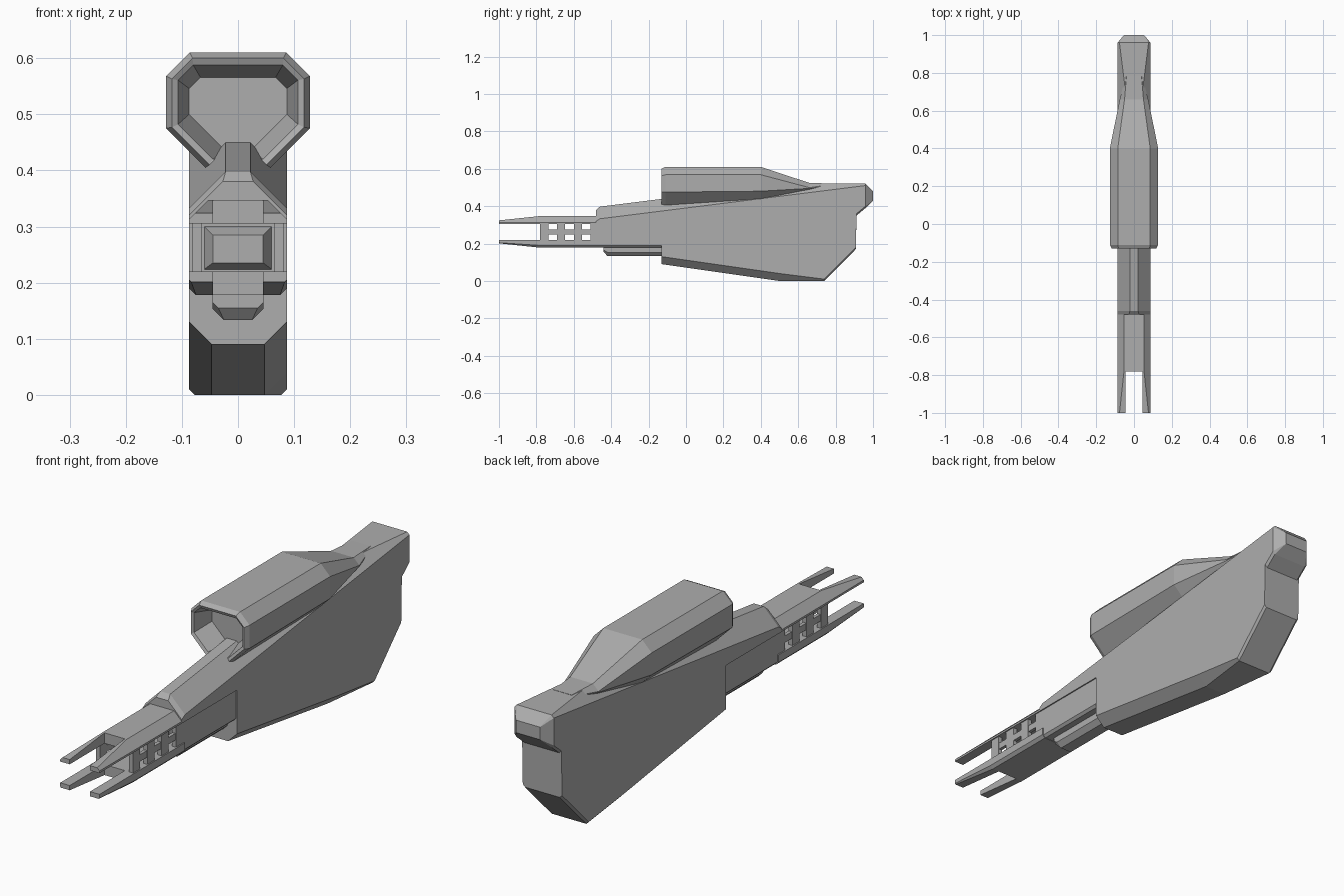
import bpy, bmesh
from mathutils import Matrix, Vector

cube = bpy.data.objects.get("Cube")
if cube:
    bpy.data.objects.remove(cube)

grey = bpy.data.materials.new("plain_grey")
grey.use_nodes = True
shade = 0.42
colour = (shade, shade, shade, 1)
grey.diffuse_color = colour
grey.node_tree.nodes["Principled BSDF"].inputs["Base Color"].default_value = colour

# Shared measures of the hull and its front end
half_width = 0.087
prong_inner = 0.045
step_y = -0.13
neck_y = -0.46
grille_y = -0.78
tip_y = -1
fork_top = 0.305
fork_bottom = 0.22


def finish(name, bm):
    bmesh.ops.remove_doubles(bm, verts=bm.verts, dist=0.0001)
    bmesh.ops.recalc_face_normals(bm, faces=bm.faces)
    mesh = bpy.data.meshes.new(name)
    bm.to_mesh(mesh)
    bm.free()
    mesh.materials.append(grey)
    part = bpy.data.objects.new(name, mesh)
    bpy.context.scene.collection.objects.link(part)
    return part


def chamfered(half, bottom, top, low_cut=0, top_cut=0):
    """Upright rectangle with bevelled corners, as a closed ring of (x, z)."""
    side = [(half - low_cut, bottom), (half, bottom + low_cut),
            (half, top - top_cut), (half - top_cut, top)]
    return side + [(-x, z) for x, z in reversed(side)]


def loft(name, sections):
    """Skin and cap a series of (y, ring) sections."""
    bm = bmesh.new()
    rings = [[bm.verts.new((x, y, z)) for x, z in ring] for y, ring in sections]
    for near, far in zip(rings, rings[1:]):
        for i in range(len(near)):
            bm.faces.new((near[i - 1], near[i], far[i], far[i - 1]))
    bm.faces.new(rings[0])
    bm.faces.new(rings[-1])
    return finish(name, bm)


def bar(name, start, end, ring):
    return loft(name, [(start, ring), (end, ring)])


def mirror_x(part):
    part.modifiers.new("mirror", 'MIRROR').use_axis[0] = True


def add_box(bm, low, high):
    low, high = Vector(low), Vector(high)
    size = Matrix.Diagonal((*(high - low), 1))
    place = Matrix.Translation((low + high) / 2)
    bmesh.ops.create_cube(bm, size=1, matrix=place @ size)


def spine(y, bottom, low_cut=0):
    """Hull section: shoulder and ridge rise towards the tail, ridge levels off."""
    shoulder = 0.39 + y / 8
    ridge = min(shoulder + 0.065, 0.52)
    return (y, chamfered(half_width, bottom, ridge, low_cut, ridge - shoulder))


# Deep main hull with the overhanging tail
broad, fine = 0.04, 0.01
loft("main_hull", [
    spine(step_y, 0.09, broad),
    spine(0.5, 0, broad),
    spine(0.74, 0, fine),
    spine(0.908, 0.17, fine),
    spine(0.912, 0.35, fine),
    spine(0.96, 0.39, fine),
    (1, chamfered(0.053, 0.43, 0.48)),
])

# Neck: ridged top over a slightly recessed lower block and keel
buried = step_y + fine
loft("neck_top", [
    (neck_y - 0.02, chamfered(half_width, fork_top, 0.38, top_cut=0.06)),
    spine(neck_y, fork_top),
    spine(step_y, fork_top),
])
bar("neck_lower", neck_y - fine, buried,
    chamfered(half_width - 0.005, 0.18, fork_top + fine, low_cut=fine))
loft("neck_nose", [
    (neck_y - broad, chamfered(prong_inner, 0.235, 0.285)),
    (neck_y, chamfered(0.065, fork_bottom, fork_top)),
])
keel = chamfered(prong_inner, 0.133, 0.19, low_cut=0.02)
loft("neck_keel", [
    (neck_y + 0.02, chamfered(prong_inner, 0.155, 0.19, low_cut=fine)),
    (neck_y + broad, keel),
    (buried, keel),
])


# Fork: a bevelled plate splitting into two tapering prongs, above and below
def fork(name, base, height, cut, up):
    def outer_edge(tall, bevel):
        return [(half_width, base),
                (half_width, base + up * (tall - bevel)),
                (half_width - bevel, base + up * tall)]

    def prong(tall, bevel):
        return [(prong_inner, base), *outer_edge(tall, bevel),
                (prong_inner, base + up * tall)]

    edge = outer_edge(height, cut)
    plate = edge + [(-x, z) for x, z in reversed(edge)]
    bar(name + "_plate", grille_y, neck_y, plate)
    mirror_x(loft(name + "_prongs", [
        (tip_y, prong(height * 0.45, cut * 0.3)),
        (grille_y, prong(height, cut)),
    ]))


fork("upper", fork_top, height=0.042, cut=0.034, up=1)
fork("lower", fork_bottom, height=0.042, cut=0.012, up=-1)

# Side grilles: upright posts crossed by one rail
bm = bmesh.new()
inner, outer = 0.064, 0.082
post = 0.022
for i in range(4):
    middle = grille_y + post + i * 0.09
    add_box(bm, (inner, middle - post, fork_bottom - fine),
            (outer, middle + post, fork_top + fine))
add_box(bm, (inner + 0.002, grille_y + fine, 0.248),
        (outer - 0.002, neck_y, 0.275))
mirror_x(finish("side_grilles", bm))

# Dorsal pod: recessed mouth, bevelled rim, tapering tail
pod_half, pod_floor, pod_roof = 0.128, 0.405, 0.61
loft("dorsal_pod", [
    (step_y + 0.09, chamfered(half_width, 0.435, 0.566, 0.065, 0.02)),
    (step_y + 0.005, chamfered(0.107, 0.42, 0.588, 0.062, 0.027)),
    (step_y, chamfered(pod_half - fine, pod_floor + 0.005, pod_roof - fine, 0.067, 0.037)),
    (step_y + 0.02, chamfered(pod_half, pod_floor, pod_roof, 0.07, 0.042)),
    (0.4, chamfered(pod_half, pod_floor + 0.03, pod_roof, 0.045, 0.042)),
    (0.66, chamfered(0.075, 0.47, 0.524, 0.025, 0.025)),
    (0.78, chamfered(prong_inner, 0.5, 0.521, fine, 0.005)),
])
